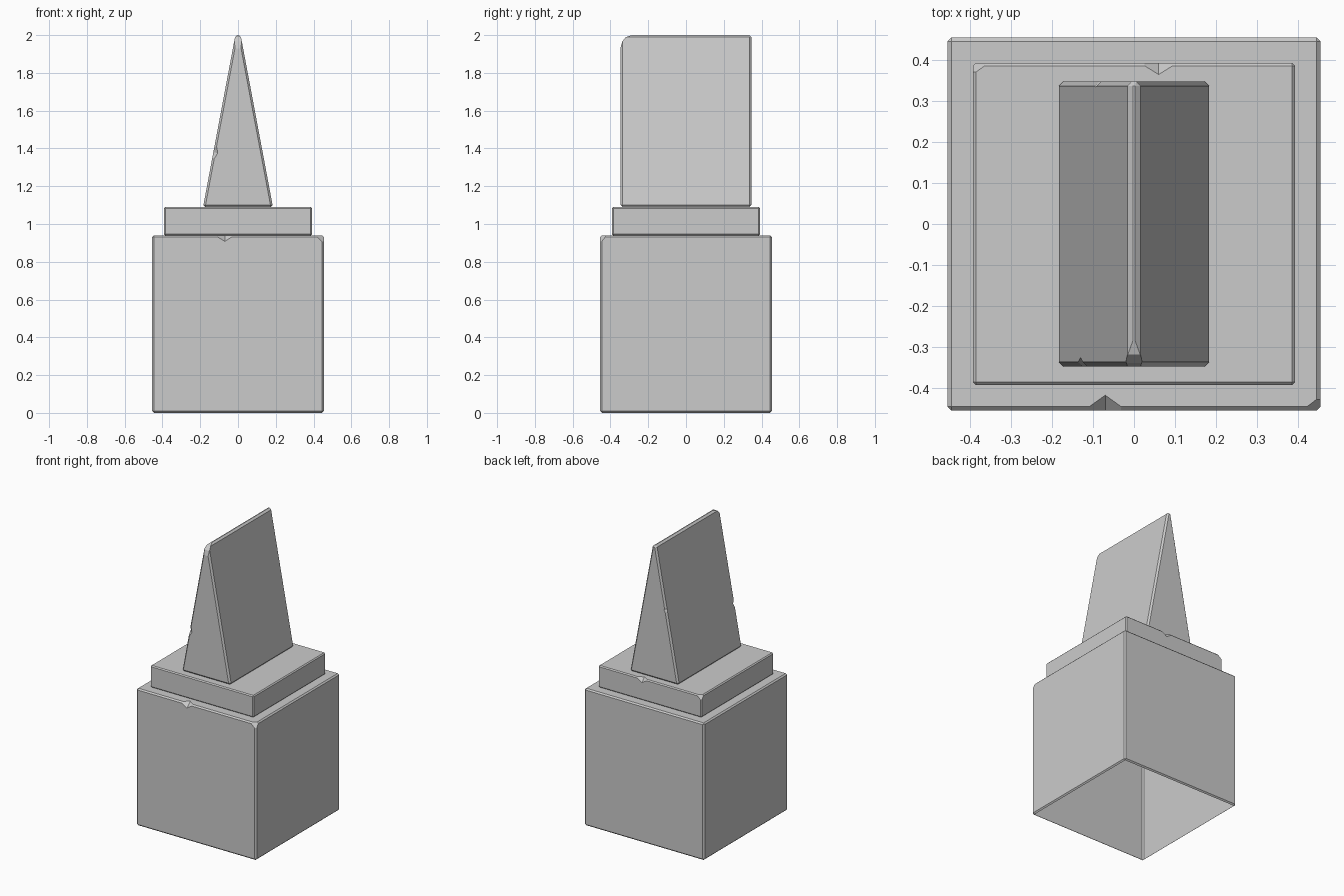
import bpy, bmesh
from mathutils import Vector, Matrix
from math import atan2

if "Cube" in bpy.data.objects:
    bpy.data.objects.remove(bpy.data.objects["Cube"])


def to_object(name, bm):
    bmesh.ops.recalc_face_normals(bm, faces=bm.faces)
    mesh = bpy.data.meshes.new(name)
    bm.to_mesh(mesh)
    bm.free()
    obj = bpy.data.objects.new(name, mesh)
    bpy.context.collection.objects.link(obj)
    return obj


def block(half_x, top_x, half_y, z0, z1, bevel):
    """Box whose top may taper in x, with every edge bevelled."""
    bm = bmesh.new()
    bmesh.ops.create_cube(bm, size=2)
    for v in bm.verts:
        up = v.co.z > 0
        v.co = (v.co.x * (top_x if up else half_x), v.co.y * half_y, z1 if up else z0)
    bmesh.ops.bevel(bm, geom=bm.edges[:], offset=bevel, segments=1,
                    profile=0.5, affect='EDGES')
    return bm


def chip(obj, nicks):
    """Cut octahedral nicks: (centre, half sizes, tilt about y)."""
    bm = bmesh.new()
    for centre, size, tilt in nicks:
        verts = []
        for axis in range(3):
            for sign in (-1, 1):
                co = Vector((0, 0, 0))
                co[axis] = sign * size[axis]
                verts.append(bm.verts.new(Matrix.Rotation(tilt, 3, 'Y') @ co + Vector(centre)))
        for a in verts[0:2]:
            for b in verts[2:4]:
                for c in verts[4:6]:
                    bm.faces.new((a, b, c))
    cutter = to_object("chip_cutter", bm)
    cutter.hide_render = True
    mod = obj.modifiers.new("chips", 'BOOLEAN')
    mod.operation = 'DIFFERENCE'
    mod.solver = 'EXACT'
    mod.object = cutter
    graph = bpy.context.evaluated_depsgraph_get()
    mesh = bpy.data.meshes.new_from_object(obj.evaluated_get(graph))
    obj.modifiers.clear()
    obj.data = mesh
    bpy.data.objects.remove(cutter)


# Base block, open underneath
B, BT = 0.454, 0.94
base = to_object("base_block", block(B, B, B, 0, BT, 0.009))
chip(base, [((-0.07, -B, BT), (0.052, 0.037, 0.032), 0),
            ((B, -B, BT), (0.045, 0.034, 0.042), 0)])
bm = bmesh.new()
bm.from_mesh(base.data)
bottom = [f for f in bm.faces if f.calc_center_median().z < 0.001]
bmesh.ops.delete(bm, geom=bottom, context='FACES')
bm.to_mesh(base.data)
bm.free()

# Stepped slab
S, ST = 0.392, 1.09
slab = to_object("step_slab", block(S, S, S, BT, ST, 0.007))
chip(slab, [((0.06, S, ST), (0.045, 0.028, 0.03), 0),
            ((-S, S, ST), (0.038, 0.027, 0.035), 0)])

# Wedge with its upper front corner worn round
W, T, D = 0.185, 0.014, 0.347
bm = block(W, T, D, ST, 2.0, 0.011)
worn = [(-D, 1.93), (-0.338, 1.965), (-0.318, 1.99), (-0.285, 2.0)]
for (y0, z0), (y1, z1) in zip(worn, worn[1:]):
    cut = bmesh.ops.bisect_plane(bm, geom=bm.verts[:] + bm.edges[:] + bm.faces[:],
                                 plane_co=(0, y0, z0), plane_no=(0, z0 - z1, y1 - y0),
                                 clear_outer=True)
    edges = [e for e in cut["geom_cut"] if isinstance(e, bmesh.types.BMEdge)]
    bmesh.ops.holes_fill(bm, edges=edges, sides=0)
wedge = to_object("wedge", bm)
tilt = atan2(W - T, 2.0 - ST)


def flank(z):
    return -(W - (z - ST) * (W - T) / (2.0 - ST))


chip(wedge, [((flank(1.38), -D, 1.38), (0.024, 0.022, 0.06), tilt),
             ((flank(1.58), D, 1.58), (0.016, 0.014, 0.05), tilt)])
